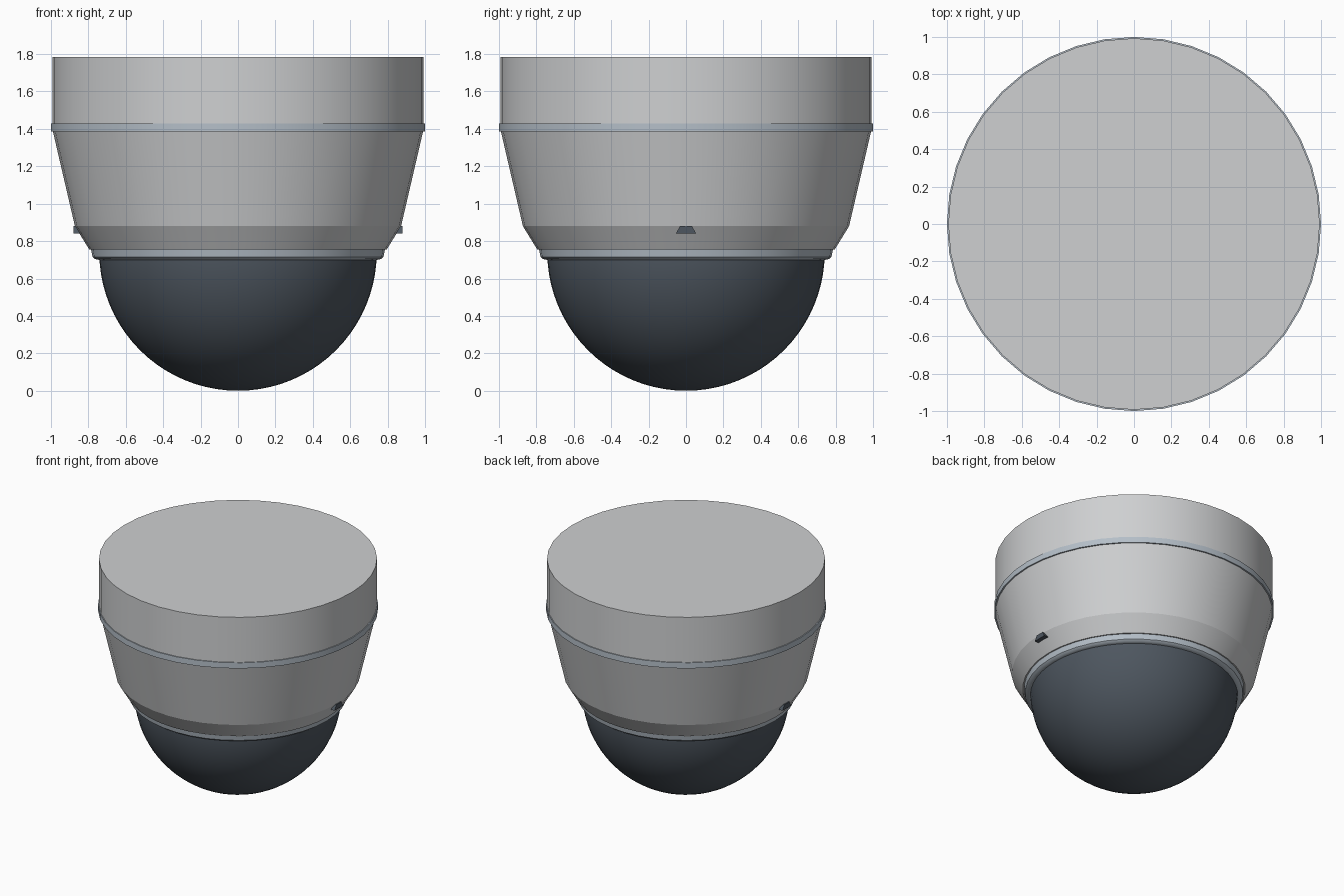
import bpy, bmesh, math

if "Cube" in bpy.data.objects:
    bpy.data.objects.remove(bpy.data.objects["Cube"], do_unlink=True)


def material(name, rgb):
    m = bpy.data.materials.new(name)
    m.use_nodes = True
    m.diffuse_color = (*rgb, 1)
    m.node_tree.nodes["Principled BSDF"].inputs["Base Color"].default_value = (*rgb, 1)
    return m


shell_grey = material("shell grey", (0.62, 0.63, 0.64))
trim_grey = material("blue grey trim", (0.46, 0.52, 0.58))
dark_slate = material("dark slate", (0.075, 0.093, 0.115))


def finish(bm, name, mat, angle=None):
    bmesh.ops.remove_doubles(bm, verts=bm.verts, dist=0.0001)
    bmesh.ops.recalc_face_normals(bm, faces=bm.faces)
    mesh = bpy.data.meshes.new(name)
    bm.to_mesh(mesh)
    bm.free()
    mesh.materials.append(mat)
    ob = bpy.data.objects.new(name, mesh)
    bpy.context.collection.objects.link(ob)
    if angle:
        bpy.ops.object.select_all(action='DESELECT')
        ob.select_set(True)
        bpy.context.view_layer.objects.active = ob
        bpy.ops.object.shade_smooth_by_angle(angle=math.radians(angle))
    return ob


def lathe(name, profile, mat, angle=25, steps=40):
    """Spin a closed (radius, height) profile around the z axis."""
    bm = bmesh.new()
    verts = [bm.verts.new((r, 0, z)) for r, z in profile]
    edges = [bm.edges.new(pair) for pair in zip(verts, verts[1:])]
    bmesh.ops.spin(bm, geom=verts + edges, cent=(0, 0, 0), axis=(0, 0, 1),
                   angle=math.tau, steps=steps)
    return finish(bm, name, mat, angle)


# Housing, from the mounting base down to the lower collar
lathe("mounting_base", [(0, 1.42), (0.993, 1.42), (0.993, 1.785), (0, 1.785)], shell_grey)
lathe("seam_band", [(0, 1.385), (1, 1.385), (1, 1.43), (0, 1.43)], trim_grey)
lathe("tapered_housing", [(0, 0.88), (0.872, 0.88), (0.99, 1.388), (0, 1.388)], shell_grey)
lathe("lower_collar", [(0, 0.755), (0.795, 0.755), (0.872, 0.88), (0, 0.88)], shell_grey)

# Rounded ring holding the dome
lathe("dome_ring", [(0.7, 0.70), (0.745, 0.70), (0.765, 0.704), (0.778, 0.715),
                    (0.786, 0.758), (0.7, 0.758)], trim_grey, 35)

# Dome
radius, top = 0.742, 0.73
arc = [math.pi / 2 * i / 20 for i in range(21)]
lathe("dome", [(radius * math.sin(a), top + 0.01 - radius * math.cos(a) + 0.002) for a in arc],
      dark_slate, 30, 56)

# Side latches, wider at the bottom
for side, name in ((1, "left_latch"), (-1, "right_latch")):
    bm = bmesh.new()
    outline = [(-0.053, 0.842), (0.053, 0.842), (0.032, 0.88), (-0.032, 0.88)]
    face = bm.faces.new([bm.verts.new((side * 0.8, y, z)) for y, z in outline])
    out = bmesh.ops.extrude_face_region(bm, geom=[face])["geom"]
    bmesh.ops.translate(bm, vec=(side * 0.08, 0, 0),
                        verts=[v for v in out if isinstance(v, bmesh.types.BMVert)])
    finish(bm, name, dark_slate)
